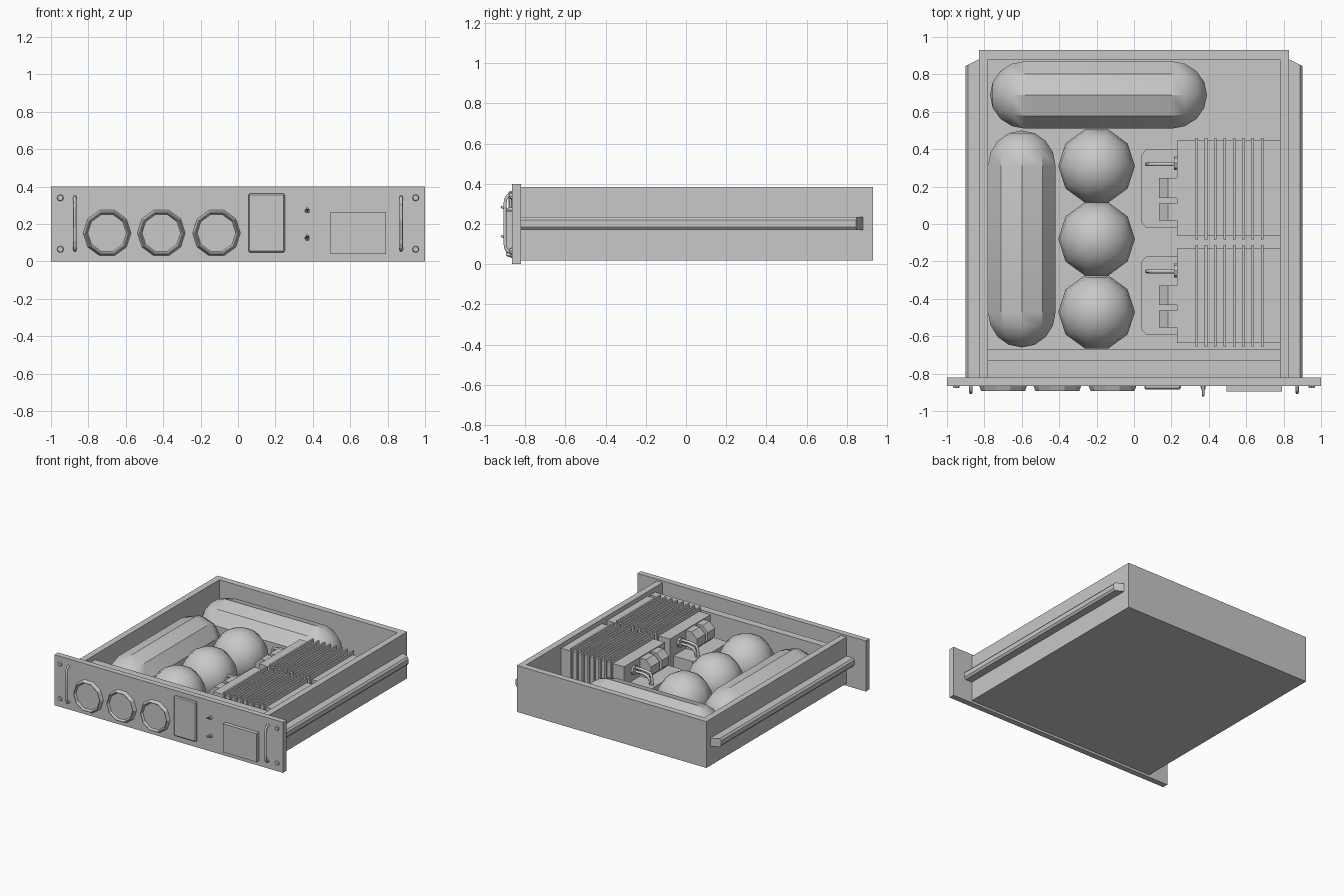
import bpy, bmesh, math
from mathutils import Vector

if "Cube" in bpy.data.objects:
    bpy.data.objects.remove(bpy.data.objects["Cube"])

grey = bpy.data.materials.new("plain_grey")
grey.diffuse_color = (0.58, 0.58, 0.58, 1)
grey.use_nodes = True
grey.node_tree.nodes["Principled BSDF"].inputs["Base Color"].default_value = grey.diffuse_color


def finish(name, bm, smooth=None):
    bmesh.ops.recalc_face_normals(bm, faces=bm.faces)
    me = bpy.data.meshes.new(name)
    bm.to_mesh(me)
    bm.free()
    me.materials.append(grey)
    ob = bpy.data.objects.new(name, me)
    bpy.context.collection.objects.link(ob)
    if smooth is not None:
        bpy.ops.object.select_all(action='DESELECT')
        ob.select_set(True)
        bpy.context.view_layer.objects.active = ob
        bpy.ops.object.shade_smooth_by_angle(angle=math.radians(smooth))
    return ob


def box(name, x0, x1, y0, y1, z0, z1, bevel=0):
    bm = bmesh.new()
    bmesh.ops.create_cube(bm, size=1)
    for v in bm.verts:
        v.co = Vector(((x0 + x1) / 2 + v.co.x * (x1 - x0),
                       (y0 + y1) / 2 + v.co.y * (y1 - y0),
                       (z0 + z1) / 2 + v.co.z * (z1 - z0)))
    if bevel:
        bmesh.ops.bevel(bm, geom=bm.edges[:], offset=bevel, segments=1, affect='EDGES')
    return finish(name, bm)


def lathe(name, profile, sides, centre, axis, phase=0, smooth=None, floor=None):
    """Spin (distance along axis, radius) points around an x, y or z axis."""
    bm = bmesh.new()
    rings = []
    for d, r in profile:
        ring = []
        for i in range(sides if r > 1e-4 else 1):
            a = phase + 2 * math.pi * i / sides
            u, w = r * math.cos(a), r * math.sin(a)
            p = {'x': (d, u, w), 'y': (u, d, w), 'z': (u, w, d)}[axis]
            co = Vector(centre) + Vector(p)
            if floor is not None:
                co.z = max(co.z, floor)
            ring.append(bm.verts.new(co))
        rings.append(ring)
    for a, b in zip(rings, rings[1:]):
        for i in range(sides):
            j = (i + 1) % sides
            f = [a[i % len(a)], a[j % len(a)], b[j % len(b)], b[i % len(b)]]
            bm.faces.new(list(dict.fromkeys(f)))
    for ring in (rings[0], rings[-1]):
        if len(ring) > 2:
            bm.faces.new(ring)
    return finish(name, bm, smooth)


def tube(name, pts, r):
    cu = bpy.data.curves.new(name, 'CURVE')
    cu.dimensions = '3D'
    cu.bevel_depth = r
    cu.bevel_resolution = 1
    cu.use_fill_caps = True
    sp = cu.splines.new('POLY')
    sp.points.add(len(pts) - 1)
    for p, co in zip(sp.points, pts):
        p.co = (*co, 1)
    cu.materials.append(grey)
    ob = bpy.data.objects.new(name, cu)
    bpy.context.collection.objects.link(ob)


# Open tray: floor, side walls, back wall and front cross wall
box("tray_floor", -0.83, 0.83, -0.82, 0.93, 0.018, 0.045)
for s in (-1, 1):
    x = sorted((0.78 * s, 0.83 * s))
    box("tray_side_wall", *x, -0.82, 0.93, 0.018, 0.385)
box("tray_back_wall", -0.78, 0.78, 0.88, 0.93, 0.018, 0.385)
box("tray_cross_wall", -0.78, 0.78, -0.73, -0.67, 0.03, 0.345)
box("front_panel", -1, 1, -0.865, -0.82, 0, 0.4)

# Side rails with chamfered section and slanted rear end
section = [(0.83, 0.17), (0.888, 0.17), (0.90, 0.185),
           (0.90, 0.22), (0.888, 0.235), (0.83, 0.235)]
for s in (-1, 1):
    bm = bmesh.new()
    front = [bm.verts.new((s * x, -0.82, z)) for x, z in section]
    back = [bm.verts.new((s * x, 0.88 - (x - 0.83) * 0.5, z)) for x, z in section]
    for i in range(6):
        j = (i + 1) % 6
        bm.faces.new((front[i], front[j], back[j], back[i]))
    bm.faces.new(front)
    bm.faces.new(back)
    finish("side_rail", bm)

    # Panel handles and corner screws
    tube("panel_handle", [(s * 0.872, y, z) for y, z in (
        (-0.86, 0.06), (-0.885, 0.063), (-0.897, 0.08), (-0.901, 0.11),
        (-0.901, 0.295), (-0.897, 0.325), (-0.885, 0.342), (-0.86, 0.345))], 0.009)
    for z in (0.065, 0.34):
        lathe("corner_screw", [(0, 0.018), (-0.012, 0.015)], 8,
              (s * 0.95, -0.865, z), 'y')

# Round gauges with recessed faces
for x in (-0.70, -0.41, -0.115):
    lathe("gauge", [(0, 0.128), (-0.028, 0.117), (-0.028, 0.112), (-0.012, 0.103)],
          10, (x, -0.865, 0.152), 'y')

# Cover plate, screen and toggle switches
box("cover_plate", 0.055, 0.25, -0.884, -0.86, 0.048, 0.363, 0.007)
box("screen", 0.495, 0.79, -0.895, -0.86, 0.04, 0.265)
for z in (0.27, 0.125):
    lathe("switch_base", [(0, 0.014), (-0.02, 0.012)], 6, (0.37, -0.865, z), 'y')
    tube("switch_lever", [(0.37, -0.88, z), (0.37, -0.92, z + 0.016)], 0.007)

# Storage tanks: ten-sided capsules resting in the tray
r, h = 0.19, 0.39
quarter = [(h + r * math.sin(t), r * math.cos(t))
           for t in (math.pi / 2 * i / 4 for i in range(5))]
capsule = [(-d, q) for d, q in reversed(quarter)] + quarter
lathe("side_tank", capsule, 10, (-0.60, -0.08, 0.165), 'y', math.pi / 2, 35, 0.03)
lathe("rear_tank", capsule, 10, (-0.19, 0.69, 0.165), 'x', math.pi / 2, 35, 0.03)

# Spherical tanks
ball = [(-0.205 * math.cos(math.pi * i / 10), 0.205 * math.sin(math.pi * i / 10))
        for i in range(11)]
for y in (0.31, -0.08, -0.47):
    lathe("ball_tank", ball, 10, (-0.20, y, 0.16), 'z', 0, 60, 0.03)

# Two finned power units, each with a pump block
for y in (0, -0.573):
    box("power_block", 0.23, 0.78, y - 0.063, y + 0.446, 0.04, 0.35)
    for i in range(8):
        x = 0.335 + 0.05 * i
        box("cooling_fin", x - 0.007, x + 0.007, y - 0.082, y + 0.461, 0.05, 0.378)
    bm = bmesh.new()
    outline = [(0.23, -0.02), (0.065, -0.02), (0.04, 0.01),
               (0.04, 0.37), (0.065, 0.40), (0.23, 0.40)]
    face = bm.faces.new([bm.verts.new((px, y + py, 0.04)) for px, py in outline])
    top = bmesh.ops.extrude_face_region(bm, geom=[face])
    for v in top['geom']:
        if isinstance(v, bmesh.types.BMVert):
            v.co.z = 0.2
    finish("pump_block", bm)
    for y0, y1 in ((0.14, 0.245), (0.02, 0.11)):
        lathe("pump_motor", [(y0, 0.085), (y1, 0.085)], 8,
              (0.213, y, 0.265), 'y', math.pi / 8)
    lathe("pipe_flange", [(0, 0.037), (0.018, 0.037)], 8, (0.213, y + 0.325, 0.28), 'x')
    for dz in (0, 0.03):
        tube("bent_pipe", [(0.235, y + 0.32, 0.27 + dz), (0.15, y + 0.32, 0.27 + dz),
                           (0.115 - dz, y + 0.32, 0.26 + dz),
                           (0.09 - dz / 2, y + 0.32, 0.235 + dz / 2),
                           (0.085 - dz / 2, y + 0.32, 0.19)], 0.011)
